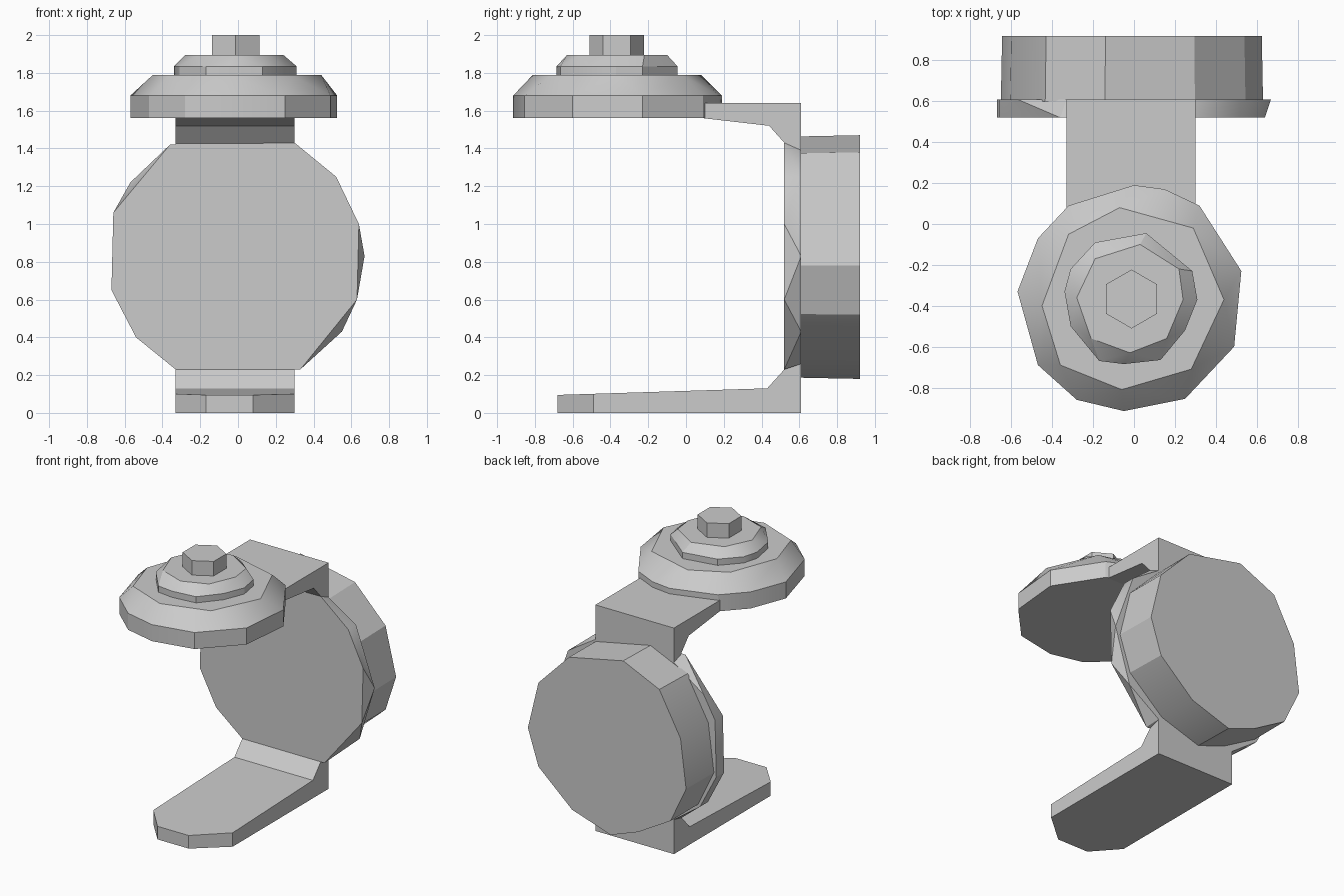
import bpy, bmesh, math
from mathutils import Vector

cube = bpy.data.objects.get("Cube")
if cube:
    bpy.data.objects.remove(cube, do_unlink=True)

grey = bpy.data.materials.new("plain grey")
grey.use_nodes = True
grey.diffuse_color = (0.6, 0.6, 0.6, 1)
grey.node_tree.nodes["Principled BSDF"].inputs["Base Color"].default_value = (0.6, 0.6, 0.6, 1)


def finish(bm, name):
    """Turn a bmesh into a softly shaded grey object."""
    bmesh.ops.recalc_face_normals(bm, faces=bm.faces)
    mesh = bpy.data.meshes.new(name)
    bm.to_mesh(mesh)
    bm.free()
    mesh.materials.append(grey)
    ob = bpy.data.objects.new(name, mesh)
    bpy.context.collection.objects.link(ob)
    bpy.ops.object.select_all(action="DESELECT")
    ob.select_set(True)
    bpy.context.view_layer.objects.active = ob
    bpy.ops.object.shade_smooth_by_angle(angle=math.radians(28))


def hull(name, points):
    """Faceted convex solid around a set of rings."""
    bm = bmesh.new()
    for p in points:
        bm.verts.new(p)
    res = bmesh.ops.convex_hull(bm, input=bm.verts)
    loose = [g for g in res["geom_interior"] if isinstance(g, bmesh.types.BMVert)]
    bmesh.ops.delete(bm, geom=loose, context="VERTS")
    bmesh.ops.dissolve_limit(bm, angle_limit=0.02, verts=bm.verts, edges=bm.edges)
    finish(bm, name)


def level(ring, z):
    return [(x, y, z) for x, y in ring]


def upright(ring, y):
    return [(x, y, z) for x, z in ring]


# C-shaped bracket: side profile swept across the width, tip corners cut off
profile = [(0.61, 0), (-0.68, 0), (-0.68, 0.095), (0.43, 0.13), (0.525, 0.235),
           (0.525, 1.425), (0.44, 1.52), (0.05, 1.565), (0.05, 1.64), (0.61, 1.64)]
bm = bmesh.new()
side = bm.faces.new([bm.verts.new((-0.33, y, z)) for y, z in profile])
swept = bmesh.ops.extrude_face_region(bm, geom=[side])["geom"]
bmesh.ops.translate(bm, vec=(0.63, 0, 0), verts=[g for g in swept if isinstance(g, bmesh.types.BMVert)])
for corner, normal in (((-0.33, -0.5, 0), (-0.18, -0.16, 0)), ((0.30, -0.49, 0), (0.19, -0.22, 0))):
    cut = bmesh.ops.bisect_plane(bm, geom=bm.verts[:] + bm.edges[:] + bm.faces[:],
                                 plane_co=corner, plane_no=Vector(normal).normalized(), clear_outer=True)
    bmesh.ops.holes_fill(bm, edges=[e for e in bm.edges if e.is_boundary], sides=0)
finish(bm, "bracket")

# Faceted front plate against the bracket
plate_front = [(-0.33, 0.23), (-0.54, 0.4), (-0.67, 0.65), (-0.66, 1.06), (-0.36, 1.42),
               (0.30, 1.43), (0.52, 1.25), (0.64, 1.0), (0.63, 0.6), (0.33, 0.23)]
plate_back = [(-0.33, 0.25), (-0.54, 0.4), (-0.67, 0.65), (-0.66, 1.06), (-0.57, 1.22), (-0.33, 1.39),
              (0.30, 1.39), (0.52, 1.25), (0.67, 0.83), (0.55, 0.43), (0.30, 0.26)]
hull("front_plate", upright(plate_front, 0.52) + upright(plate_back, 0.61))

# Thick rear drum
drum = [(0.625, 0.78), (0.54, 1.13), (0.295, 1.38), (-0.14, 1.47), (-0.43, 1.34), (-0.6, 1.03),
        (-0.645, 0.675), (-0.52, 0.41), (-0.26, 0.26), (-0.04, 0.18), (0.27, 0.28), (0.54, 0.52)]
drum_inner = [(x * 1.01, 0.825 + (z - 0.825) * 0.99) for x, z in drum]
hull("rear_drum", upright(drum, 0.92) + upright(drum_inner, 0.6))

# Wide knob base with a sloped shoulder
base = [(0, 0.19), (-0.32, 0.09), (-0.47, -0.07), (-0.57, -0.33), (-0.47, -0.69), (-0.28, -0.86),
        (-0.05, -0.915), (0.25, -0.855), (0.49, -0.6), (0.525, -0.23), (0.32, 0.09), (0.15, 0.17)]
shoulder = [(-0.07, 0.08), (0.29, -0.02), (0.44, -0.37), (0.28, -0.71),
            (-0.06, -0.81), (-0.36, -0.69), (-0.45, -0.4), (-0.32, -0.05)]
hull("knob_base", level(base, 1.56) + level(base, 1.68) + level(shoulder, 1.79))

# Smaller upper tier
tier = [(0.06, -0.045), (-0.19, -0.09), (-0.31, -0.22), (-0.34, -0.33), (-0.31, -0.5), (-0.17, -0.67),
        (-0.05, -0.685), (0.13, -0.665), (0.25, -0.52), (0.31, -0.37), (0.285, -0.23)]
tier_top = [(0.03, -0.1), (-0.19, -0.17), (-0.28, -0.36), (-0.21, -0.56),
            (-0.02, -0.63), (0.16, -0.56), (0.24, -0.37), (0.22, -0.22)]
hull("knob_tier", level(tier, 1.785) + level(tier, 1.835) + level(tier_top, 1.895))

# Hexagonal nut on top
nut = [(-0.012 + 0.144 * math.sin(i * math.pi / 3), -0.367 + 0.144 * math.cos(i * math.pi / 3))
       for i in range(6)]
hull("hex_nut", level(nut, 1.885) + level(nut, 2.0))
